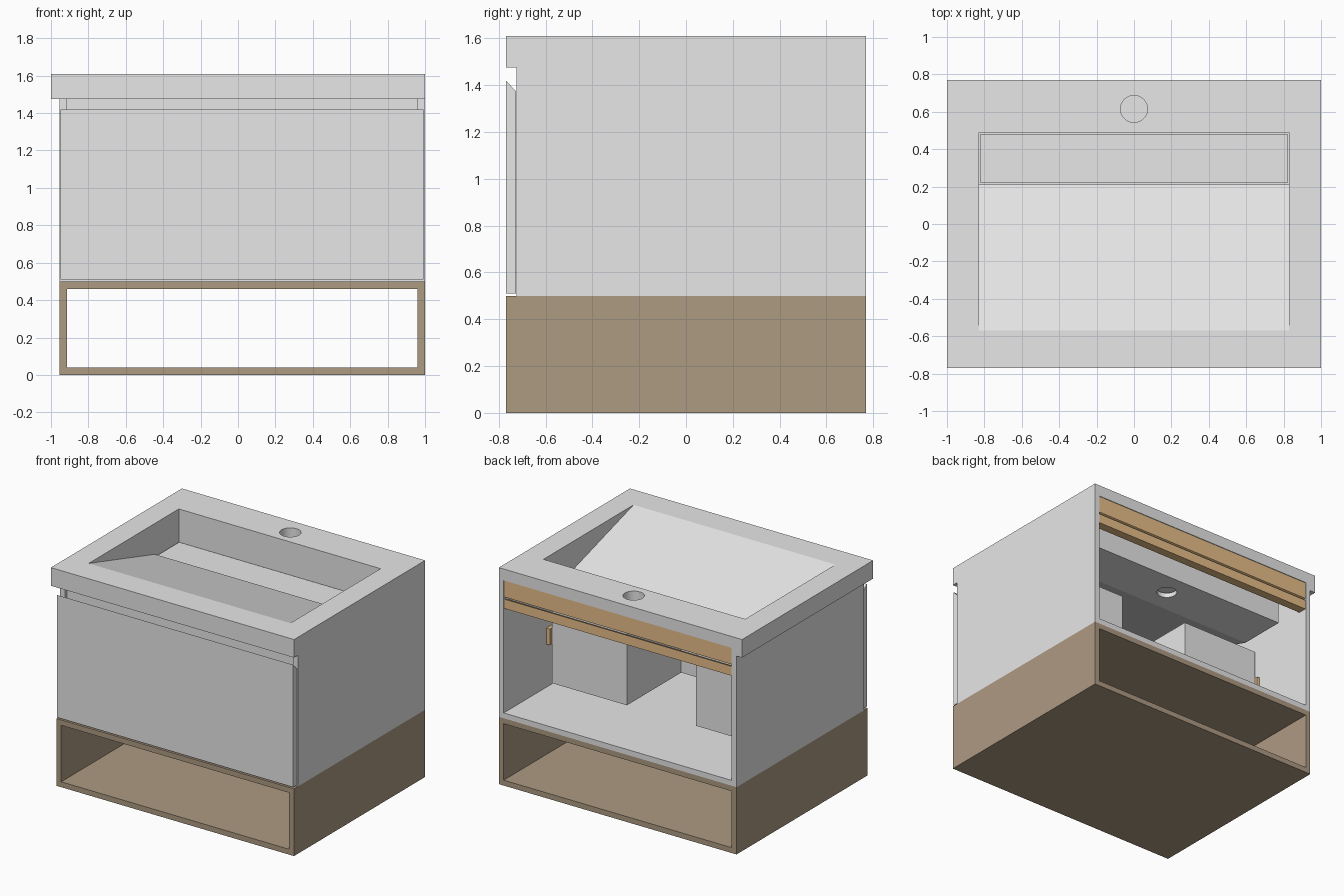
import bpy, bmesh, math

if "Cube" in bpy.data.objects:
    bpy.data.objects.remove(bpy.data.objects["Cube"])


def material(name, rgb):
    m = bpy.data.materials.new(name)
    m.diffuse_color = (*rgb, 1)
    m.use_nodes = True
    m.node_tree.nodes["Principled BSDF"].inputs["Base Color"].default_value = m.diffuse_color
    return m


WHITE = material("white_lacquer", (0.8, 0.8, 0.8))
TAUPE = material("taupe_wood", (0.42, 0.325, 0.225))
TAN = material("tan_wood", (0.80, 0.52, 0.25))


def finish(name, bm, mat):
    bmesh.ops.recalc_face_normals(bm, faces=bm.faces)
    me = bpy.data.meshes.new(name)
    bm.to_mesh(me)
    bm.free()
    me.materials.append(mat)
    ob = bpy.data.objects.new(name, me)
    bpy.context.collection.objects.link(ob)
    return ob


def prism(name, profile, axis, lo, hi, mat):
    """Extrude a closed 2D profile along x (points are y,z), y (x,z) or z (x,y)."""
    bm = bmesh.new()
    at = {"x": lambda p, t: (t, p[0], p[1]),
          "y": lambda p, t: (p[0], t, p[1]),
          "z": lambda p, t: (p[0], p[1], t)}[axis]
    a = [bm.verts.new(at(p, lo)) for p in profile]
    b = [bm.verts.new(at(p, hi)) for p in profile]
    bm.faces.new(a)
    bm.faces.new(b[::-1])
    n = len(profile)
    for i in range(n):
        j = (i + 1) % n
        bm.faces.new((a[i], b[i], b[j], a[j]))
    return finish(name, bm, mat)


def box(name, x, y, z, mat):
    return prism(name, [(x[0], y[0]), (x[1], y[0]), (x[1], y[1]), (x[0], y[1])],
                 "z", z[0], z[1], mat)


def cylinder(name, cx, cy, r, z, mat, n=40):
    pts = [(cx + r * math.cos(2 * math.pi * i / n), cy + r * math.sin(2 * math.pi * i / n))
           for i in range(n)]
    return prism(name, pts, "z", z[0], z[1], mat)


def boolean(target, other, op):
    """Apply a boolean and remove the helper."""
    mod = target.modifiers.new(op, "BOOLEAN")
    mod.operation, mod.solver, mod.object = op, "EXACT", other
    bpy.context.view_layer.objects.active = target
    bpy.ops.object.modifier_apply(modifier=mod.name)
    bpy.data.objects.remove(other, do_unlink=True)


L, R, T = -0.955, 1.0, 0.04        # cabinet left, right, board thickness
FRONT, BACK = -0.77, 0.77
IL, IR = L + T, R - T              # inside faces

# Open wooden shelf frame below
shelf = box("open_shelf", (L, R), (FRONT, BACK), (0, 0.5), TAUPE)
boolean(shelf, box("cut", (IL, IR), (-1, 1), (T, 0.5 - T), TAUPE), "DIFFERENCE")

# Cabinet carcass: floor, two sides, front rail
box("cabinet_floor", (IL, IR), (-0.725, BACK), (0.5, 0.54), WHITE)
box("cabinet_side_left", (L, IL), (-0.725, BACK), (0.5, 1.475), WHITE)
box("cabinet_side_right", (IR, R), (-0.725, BACK), (0.5, 1.475), WHITE)
box("cabinet_front_rail", (IL, IR), (-0.70, -0.66), (1.36, 1.525), WHITE)

# Hanging rail: two boards with slanted mating edges
prism("hanging_rail_upper", [(0.70, 1.525), (0.765, 1.525), (0.765, 1.40), (0.70, 1.37)],
      "x", IL, IR, TAN)
prism("hanging_rail_lower", [(0.70, 1.355), (0.765, 1.385), (0.765, 1.315), (0.70, 1.315)],
      "x", IL, IR, TAN)

# Drawer front with bevelled grip edge
prism("drawer_front", [(FRONT, 0.51), (-0.727, 0.51), (-0.727, 1.375), (FRONT, 1.42)],
      "x", -0.948, 0.993, WHITE)


# U-shaped drawer box around the plumbing
def u_shape(inset):
    x0, x1, c0, c1 = -0.89 + inset, 0.93 - inset, -0.255 - inset, 0.313 + inset
    y0, y1, yc = -0.725 + inset, 0.247 - inset, -0.39 - inset
    return [(x0, y0), (x1, y0), (x1, y1), (c1, y1), (c1, yc), (c0, yc), (c0, y1), (x0, y1)]


drawer = prism("drawer_box", u_shape(0), "z", 0.57, 1.19, WHITE)
boolean(drawer, prism("cut", u_shape(0.035), "z", 0.605, 1.4, WHITE), "DIFFERENCE")

# Drawer runners
for side, x0, x1 in (("left", IL, -0.89), ("right", 0.93, IR)):
    box("drawer_runner_" + side, (x0, x1), (-0.70, 0.27), (0.86, 0.98), TAN)

# Washbasin: rim slab hollowed from below, plus sloped bowl body
basin = box("washbasin", (-1, 1), (FRONT, BACK), (1.475, 1.61), WHITE)
boolean(basin, box("cut", (IL, IR), (-0.70, 0.9), (1.4, 1.525), WHITE), "DIFFERENCE")
boolean(basin, prism("body", [(-0.70, 1.56), (0.17, 1.29), (0.53, 1.29), (0.53, 1.56)],
                     "x", -0.87, 0.87, WHITE), "UNION")
boolean(basin, prism("bowl", [(-0.57, 1.7), (-0.57, 1.61), (0.21, 1.38), (0.21, 1.325),
                              (0.49, 1.325), (0.49, 1.7)], "x", -0.83, 0.83, WHITE), "DIFFERENCE")
# Tap and drain holes
boolean(basin, cylinder("tap", 0, 0.615, 0.072, (1.4, 1.7), WHITE), "DIFFERENCE")
boolean(basin, cylinder("drain", 0, 0.355, 0.07, (1.2, 1.34), WHITE), "DIFFERENCE")

# Loose cover plate over the drain trough
box("drain_cover", (-0.822, 0.822), (0.22, 0.482), (1.345, 1.368), WHITE)

# Smooth the hole walls only, keep the rest flat
bpy.ops.object.select_all(action="DESELECT")
basin.select_set(True)
bpy.context.view_layer.objects.active = basin
bpy.ops.object.shade_smooth_by_angle(angle=math.radians(12))
